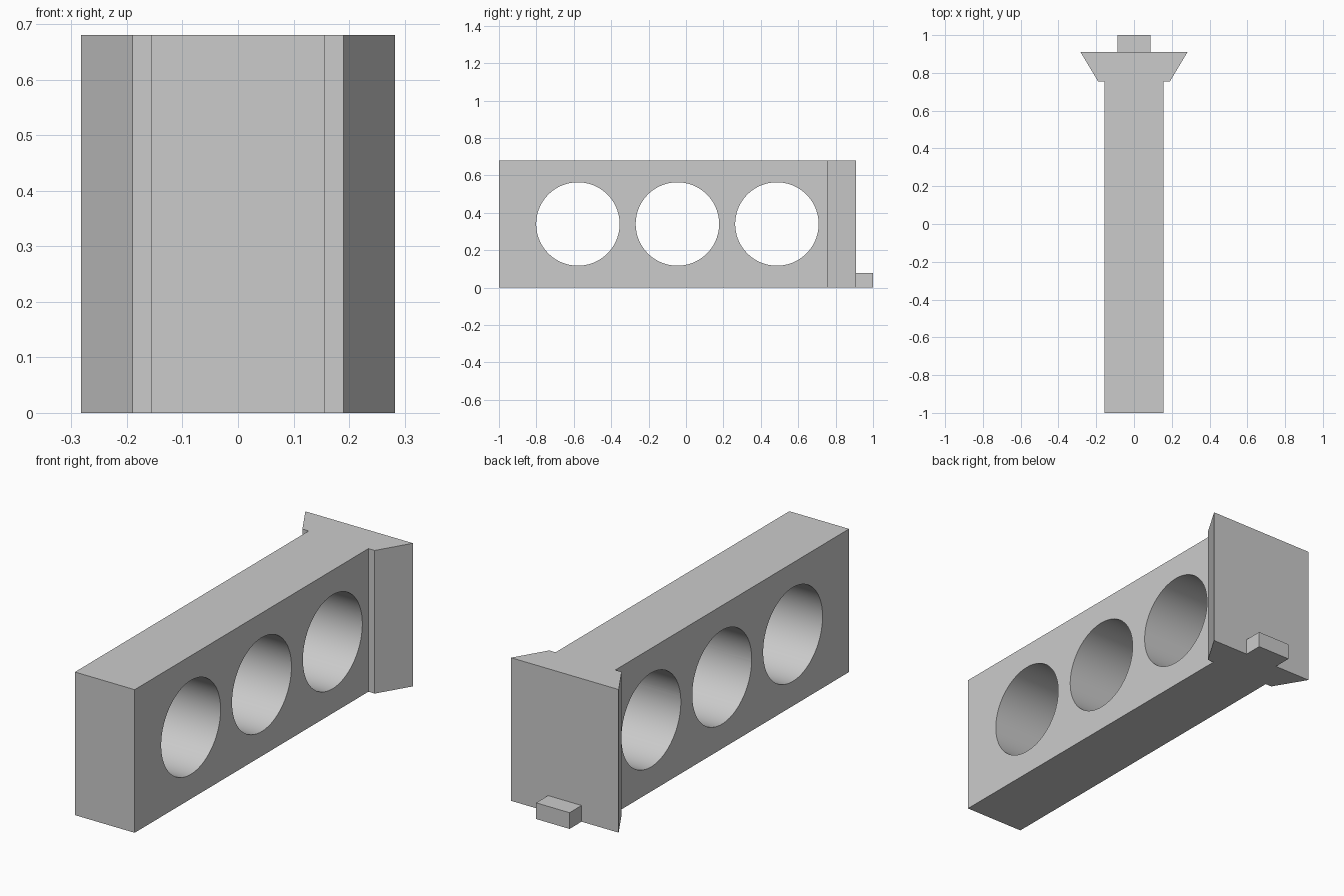
import bpy
import bmesh

cube = bpy.data.objects.get("Cube")
if cube:
    bpy.data.objects.remove(cube, do_unlink=True)

HEIGHT = 0.68
HOLE_RADIUS = 0.223

grey = bpy.data.materials.new("plain grey")
grey.use_nodes = True
colour = (0.6, 0.6, 0.6, 1)
grey.diffuse_color = colour
grey.node_tree.nodes["Principled BSDF"].inputs["Base Color"].default_value = colour


def extrude_outline(name, half_outline, height):
    """Mirror half an outline in x and extrude it up from the ground."""
    outline = half_outline + [(-x, y) for x, y in reversed(half_outline)]
    bm = bmesh.new()
    base = bm.faces.new([bm.verts.new((x, y, 0)) for x, y in outline])
    top = bmesh.ops.extrude_face_region(bm, geom=[base])["geom"]
    verts = [v for v in top if isinstance(v, bmesh.types.BMVert)]
    bmesh.ops.translate(bm, verts=verts, vec=(0, 0, height))
    bmesh.ops.recalc_face_normals(bm, faces=bm.faces)
    mesh = bpy.data.meshes.new(name)
    bm.to_mesh(mesh)
    bm.free()
    mesh.materials.append(grey)
    obj = bpy.data.objects.new(name, mesh)
    bpy.context.collection.objects.link(obj)
    return obj


# Long block with a flared end flange
body = extrude_outline("flanged_block", [
    (0.157, -1), (0.157, 0.755), (0.19, 0.755), (0.283, 0.91)], HEIGHT)

# Three round holes straight through the sides
for i, y in enumerate((-0.578, -0.046, 0.486)):
    bpy.ops.mesh.primitive_cylinder_add(
        vertices=96, radius=HOLE_RADIUS, depth=1,
        location=(0, y, HEIGHT / 2), rotation=(0, 1.570796, 0))
    cutter = bpy.context.object
    cutter.name = f"hole_cutter_{i + 1}"
    cutter.data.materials.append(grey)
    cutter.hide_render = True
    cutter.hide_set(True)
    cut = body.modifiers.new(f"hole_{i + 1}", "BOOLEAN")
    cut.object = cutter
    cut.operation = "DIFFERENCE"
    cut.solver = "EXACT"

# Bake the holes, then smooth only their walls
bpy.ops.object.select_all(action="DESELECT")
body.select_set(True)
bpy.context.view_layer.objects.active = body
for modifier in list(body.modifiers):
    bpy.ops.object.modifier_apply(modifier=modifier.name)
for obj in [o for o in bpy.data.objects if o.name.startswith("hole_cutter")]:
    bpy.data.objects.remove(obj, do_unlink=True)
bpy.ops.object.shade_smooth_by_angle(angle=0.5)

# Small foot tab on the back of the flange
extrude_outline("back_tab", [(0.088, 0.91), (0.088, 1)], 0.077)
